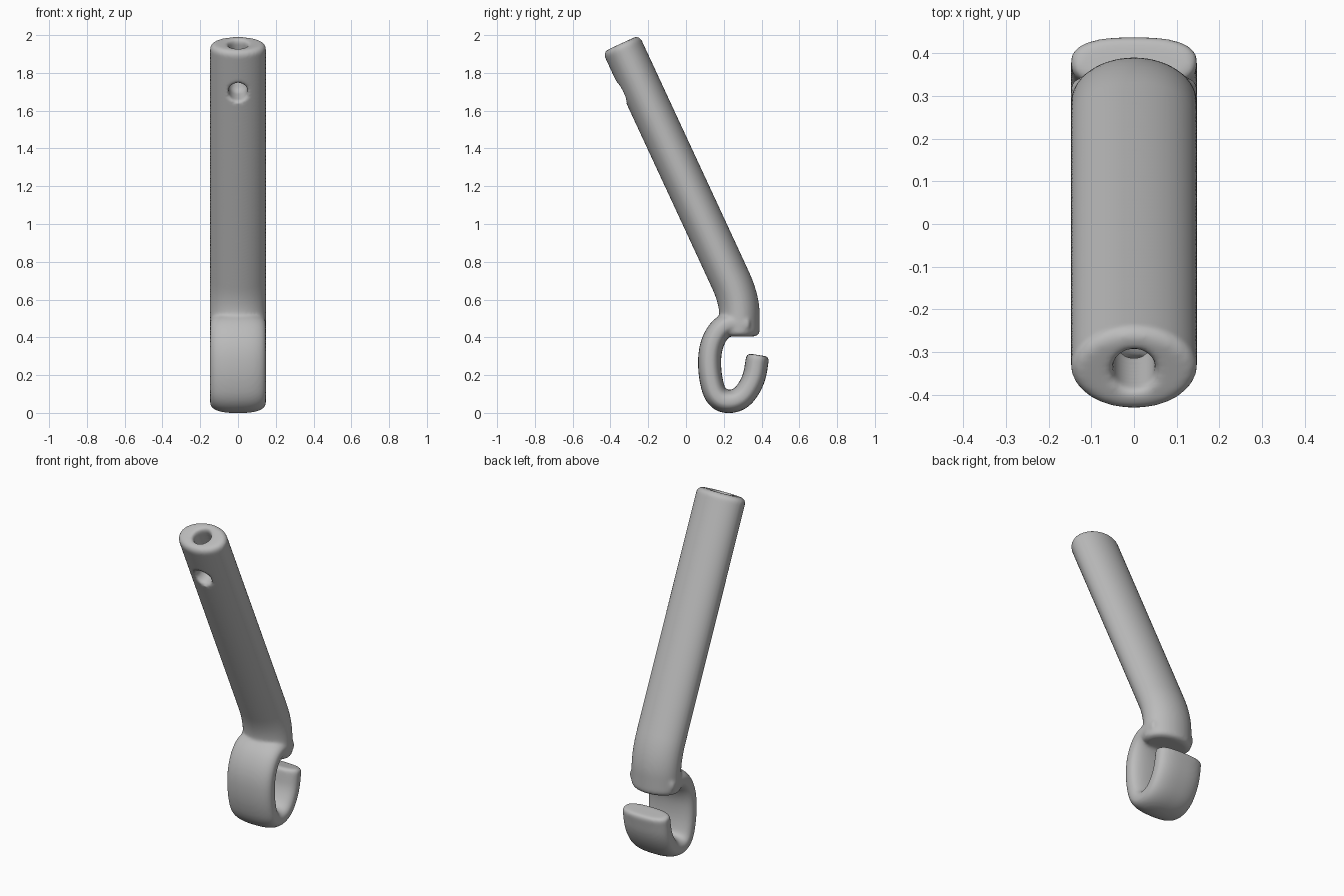
import bpy, bmesh, math
from mathutils import Vector

cube = bpy.data.objects.get("Cube")
if cube:
    bpy.data.objects.remove(cube, do_unlink=True)

mat = bpy.data.materials.new("grey_metal")
mat.use_nodes = True
GREY = (0.5, 0.5, 0.5, 1)
mat.diffuse_color = GREY
mat.node_tree.nodes["Principled BSDF"].inputs["Base Color"].default_value = GREY


def round_path(pts, steps=4):
    """Corner cutting that keeps both ends."""
    pts = [Vector((0, y, z)) for y, z in pts]
    for _ in range(steps if len(pts) > 2 else 0):
        new = [pts[0]]
        for a, b in zip(pts, pts[1:]):
            new += [a.lerp(b, 0.25), a.lerp(b, 0.75)]
        pts = new + [pts[-1]]
    return pts


def sweep(name, pts, half_w, half_d, power=2.0, start=0.0, end=0.0, sides=64):
    """Sweep a superellipse; positive start/end rounds the end, negative flares it."""
    path = round_path(pts)
    n = len(path)
    rings = []
    for i, p in enumerate(path):
        t = (path[min(i + 1, n - 1)] - path[max(i - 1, 0)]).normalized()
        rings.append((p, t, 0.0))

    def end_rings(p, t, out, b):
        quarter = [k / 8 * math.pi / 2 for k in range(1, 9)]
        return [(p + out * abs(b) * math.sin(a), t, b * (1 - math.cos(a)))
                for a in quarter]

    p0, t0, _ = rings[0]
    p1, t1, _ = rings[-1]
    if start:
        rings = end_rings(p0, t0, -t0, start)[::-1] + rings
    if end:
        rings += end_rings(p1, t1, t1, end)

    bm = bmesh.new()
    loops = []
    for p, t, inset in rings:
        across = Vector((0, -t.z, t.y))
        loop = []
        for k in range(sides):
            a = 2 * math.pi * k / sides
            c, s = math.cos(a), math.sin(a)
            u = math.copysign(abs(c) ** (2 / power), c) * (half_w - inset)
            v = math.copysign(abs(s) ** (2 / power), s) * (half_d - inset)
            loop.append(bm.verts.new(p + Vector((u, 0, 0)) + across * v))
        loops.append(loop)
    for a, b in zip(loops, loops[1:]):
        for k in range(sides):
            j = (k + 1) % sides
            bm.faces.new((a[k], a[j], b[j], b[k]))
    bm.faces.new(loops[0])
    bm.faces.new(loops[-1])
    bmesh.ops.recalc_face_normals(bm, faces=bm.faces)
    me = bpy.data.meshes.new(name)
    bm.to_mesh(me)
    bm.free()
    me.materials.append(mat)
    ob = bpy.data.objects.new(name, me)
    bpy.context.collection.objects.link(ob)
    return ob


# Leaning oval rod that turns upright at its lower end
body = sweep("hooked_rod", [(-0.332, 1.928), (0.19, 0.803), (0.283, 0.60), (0.283, 0.435)],
             0.148, 0.107, start=0.03, end=0.03)

# Flat open hook under the rod
hook = sweep("hook", [(0.32, 0.47), (0.2, 0.475), (0.127, 0.36), (0.123, 0.2),
                      (0.165, 0.06), (0.285, 0.06), (0.36, 0.17), (0.378, 0.287)],
             0.148, 0.061, power=2.6, start=0.02, end=0.02)

# Flared holes: one down from the top, one in from the front, meeting inside
top_hole = sweep("top_hole", [(-0.336, 1.935), (-0.255, 1.76)],
                 0.05, 0.05, start=-0.03, end=0.045, sides=32)
front_hole = sweep("front_hole", [(-0.32, 1.704), (-0.255, 1.734)],
                   0.05, 0.05, start=-0.03, end=0.045, sides=32)

# Join, cut, then blend everything into one smooth skin
tools = [(hook, 'UNION'), (top_hole, 'DIFFERENCE'), (front_hole, 'DIFFERENCE')]
for tool, operation in tools:
    m = body.modifiers.new(tool.name, 'BOOLEAN')
    m.operation = operation
    m.solver = 'EXACT'
    m.object = tool
remesh = body.modifiers.new("skin", 'REMESH')
remesh.mode = 'VOXEL'
remesh.voxel_size = 0.009
remesh.use_smooth_shade = True
soften = body.modifiers.new("soften", 'SMOOTH')
soften.factor = 0.5
soften.iterations = 8

bpy.ops.object.select_all(action='DESELECT')
bpy.context.view_layer.objects.active = body
body.select_set(True)
for m in list(body.modifiers):
    bpy.ops.object.modifier_apply(modifier=m.name)
for tool, _ in tools:
    bpy.data.objects.remove(tool, do_unlink=True)
bpy.ops.object.shade_smooth()
